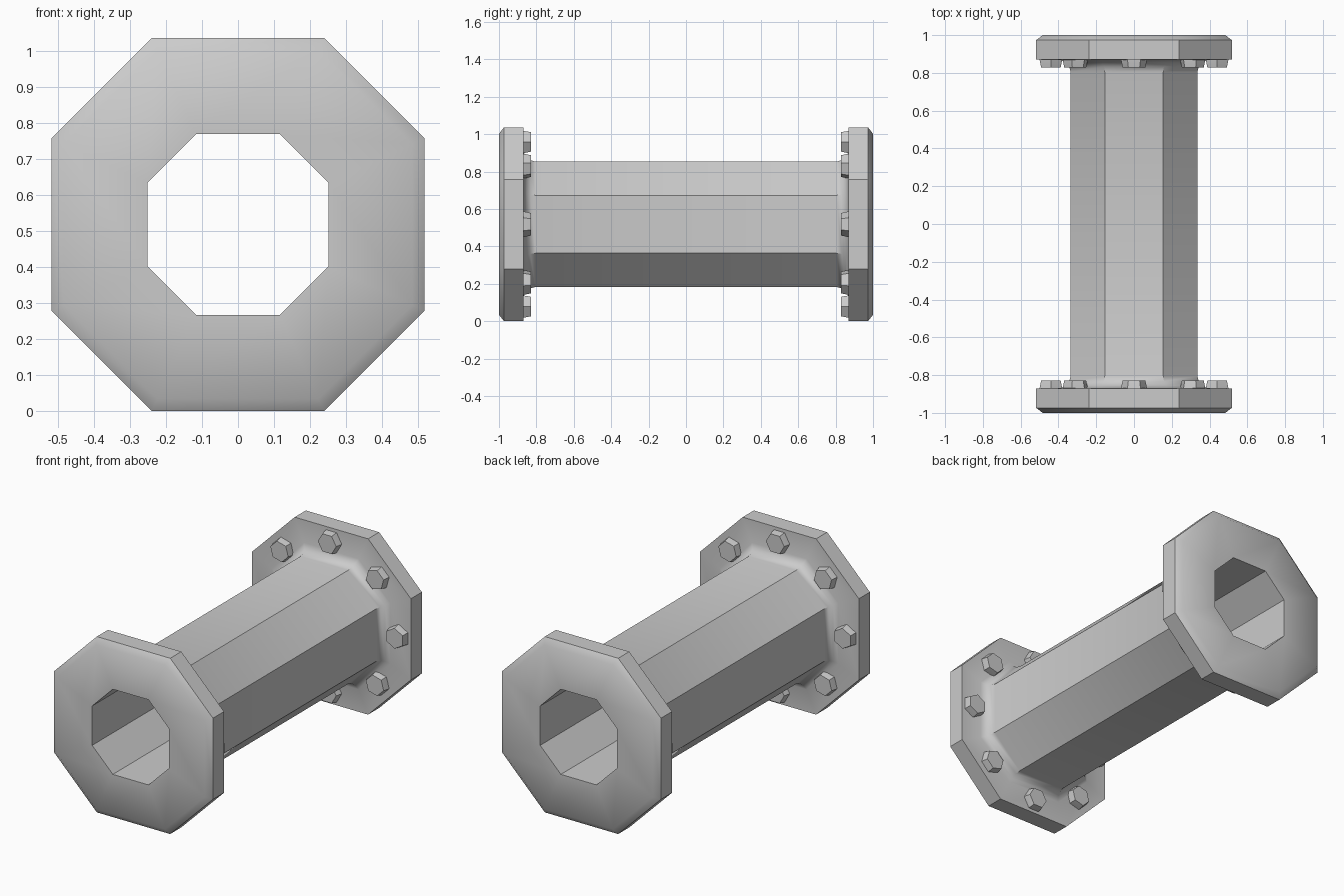
import bpy, bmesh
from math import sin, cos, pi, radians

if "Cube" in bpy.data.objects:
    bpy.data.objects.remove(bpy.data.objects["Cube"])

CZ = 0.518      # height of the pipe axis
RATIO = 0.462   # half side length / apothem of the octagon sections


def octagon(a, y):
    h = a * RATIO
    pts = [(h, a), (a, h), (a, -h), (h, -a), (-h, -a), (-a, -h), (-a, h), (-h, a)]
    return [(x, y, z + CZ) for x, z in pts]


def hexagon(cx, cz, r, y, turn):
    return [(cx + r * cos(turn + i * pi / 3), y, cz + r * sin(turn + i * pi / 3))
            for i in range(6)]


def loft(bm, rings, closed=False, caps=False):
    loops = [[bm.verts.new(p) for p in ring] for ring in rings]
    pairs = list(zip(loops, loops[1:]))
    if closed:
        pairs.append((loops[-1], loops[0]))
    for a, b in pairs:
        n = len(a)
        for i in range(n):
            bm.faces.new((a[i], a[(i + 1) % n], b[(i + 1) % n], b[i]))
    if caps:
        bm.faces.new(loops[0])
        bm.faces.new(loops[-1])


def finish(bm, name, angle):
    bmesh.ops.recalc_face_normals(bm, faces=bm.faces[:])
    mesh = bpy.data.meshes.new(name)
    bm.to_mesh(mesh)
    bm.free()
    ob = bpy.data.objects.new(name, mesh)
    bpy.context.collection.objects.link(ob)
    bpy.ops.object.select_all(action='DESELECT')
    ob.select_set(True)
    bpy.context.view_layer.objects.active = ob
    bpy.ops.object.shade_smooth_by_angle(angle=radians(angle))
    return ob


# Hollow pipe with a chamfered flange and filleted neck at each end
half = [(0.251, -1.0), (0.484, -1.0), (0.518, -0.973), (0.518, -0.87),
        (0.385, -0.868), (0.36, -0.855), (0.343, -0.833), (0.335, -0.805)]
profile = half + [(a, -y) for a, y in reversed(half)]
bm = bmesh.new()
loft(bm, [octagon(a, y) for a, y in profile], closed=True)
finish(bm, "flanged_pipe", 40)

# Eight hexagonal bolt heads on the inner face of each flange
for name, s in (("front_bolts", -1), ("back_bolts", 1)):
    bm = bmesh.new()
    for k in range(8):
        t = k * pi / 4
        cx, cz = 0.44 * cos(t), CZ + 0.44 * sin(t)
        loft(bm, [hexagon(cx, cz, r, s * y, t + pi / 2)
                  for r, y in ((0.069, 0.88), (0.068, 0.865), (0.06, 0.829))], caps=True)
    finish(bm, name, 30)
